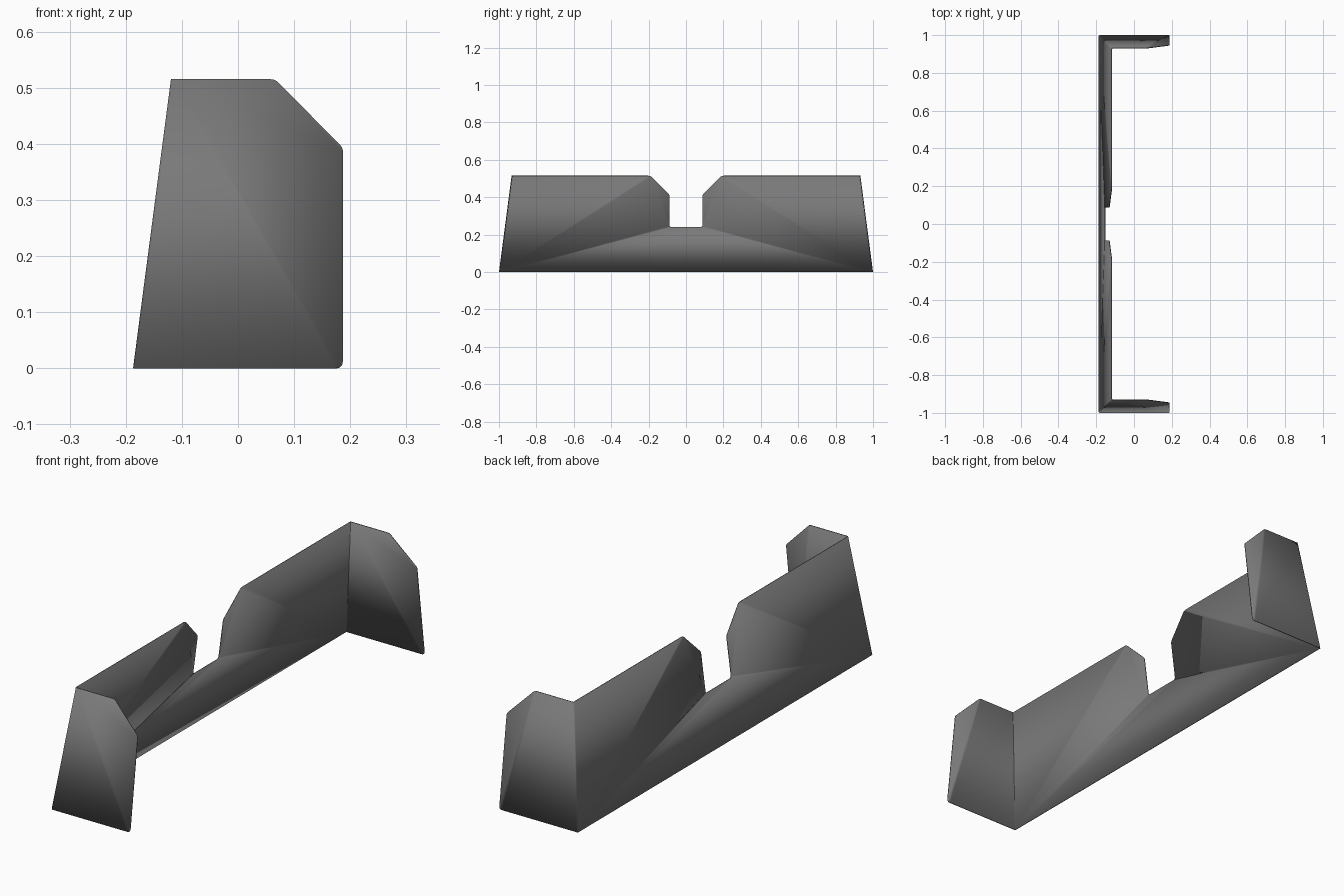
import bpy, bmesh
from mathutils import Vector

if "Cube" in bpy.data.objects:
    bpy.data.objects.remove(bpy.data.objects["Cube"], do_unlink=True)

HEIGHT, BACK, FRONT, SIDE = 0.515, -0.187, 0.187, 1.0
LEAN = 0.131          # inward lean per unit of height
THICK = 0.004

steel = bpy.data.materials.new("grey_steel")
steel.use_nodes = True
steel.diffuse_color = (0.19, 0.19, 0.19, 1)
steel.node_tree.nodes["Principled BSDF"].inputs["Base Color"].default_value = steel.diffuse_color


def rounded(points):
    """Outline of (u, z, radius) points with each radius cut as a small curve."""
    out = []
    for i, (u, z, r) in enumerate(points):
        p = Vector((u, z))
        if not r:
            out.append(p)
            continue
        prev = Vector(points[i - 1][:2])
        nxt = Vector(points[(i + 1) % len(points)][:2])
        a = p + (prev - p).normalized() * r
        b = p + (nxt - p).normalized() * r
        for k in range(6):
            t = k / 5
            out.append(a * (1 - t) ** 2 + p * 2 * t * (1 - t) + b * t * t)
    return out


bm = bmesh.new()

# Back wall: half outline with the stepped notch, mirrored about the middle
top_y = SIDE - LEAN * HEIGHT
half = [(SIDE, 0, 0), (top_y, HEIGHT, 0), (0.19, HEIGHT, 0.01),
        (0.088, 0.413, 0.01), (0.088, 0.24, 0.012)]
outline = half + [(-u, z, r) for u, z, r in reversed(half)]
bm.faces.new([bm.verts.new((BACK + LEAN * p.y, p.x, p.y)) for p in rounded(outline)])

# Side wings: clipped upper corner and rounded lower corner
wing = [(BACK, 0, 0), (FRONT, 0, 0.014), (FRONT, 0.393, 0.008),
        (0.066, HEIGHT, 0.008), (BACK + LEAN * HEIGHT, HEIGHT, 0)]
for s in (-1, 1):
    bm.faces.new([bm.verts.new((p.x, s * (SIDE - LEAN * p.y), p.y)) for p in rounded(wing)])

# Join the panels and soften the two folds
bmesh.ops.remove_doubles(bm, verts=bm.verts, dist=0.0005)
bmesh.ops.recalc_face_normals(bm, faces=bm.faces)
wall = max(bm.faces, key=lambda f: f.calc_area())
if wall.normal.x > 0:
    bmesh.ops.reverse_faces(bm, faces=bm.faces)
folds = [e for e in bm.edges if len(e.link_faces) == 2]
bmesh.ops.bevel(bm, geom=folds, offset=0.006, segments=3, profile=0.5, affect='EDGES')

mesh = bpy.data.meshes.new("folded_plate")
bm.to_mesh(mesh)
bm.free()
mesh.materials.append(steel)
plate = bpy.data.objects.new("folded_plate", mesh)
bpy.context.collection.objects.link(plate)

# Sheet thickness, grown inward
solid = plate.modifiers.new("sheet_thickness", 'SOLIDIFY')
solid.thickness = THICK
solid.offset = -1
solid.use_even_offset = True

bpy.context.view_layer.objects.active = plate
plate.select_set(True)
bpy.ops.object.shade_smooth_by_angle(angle=0.6)
